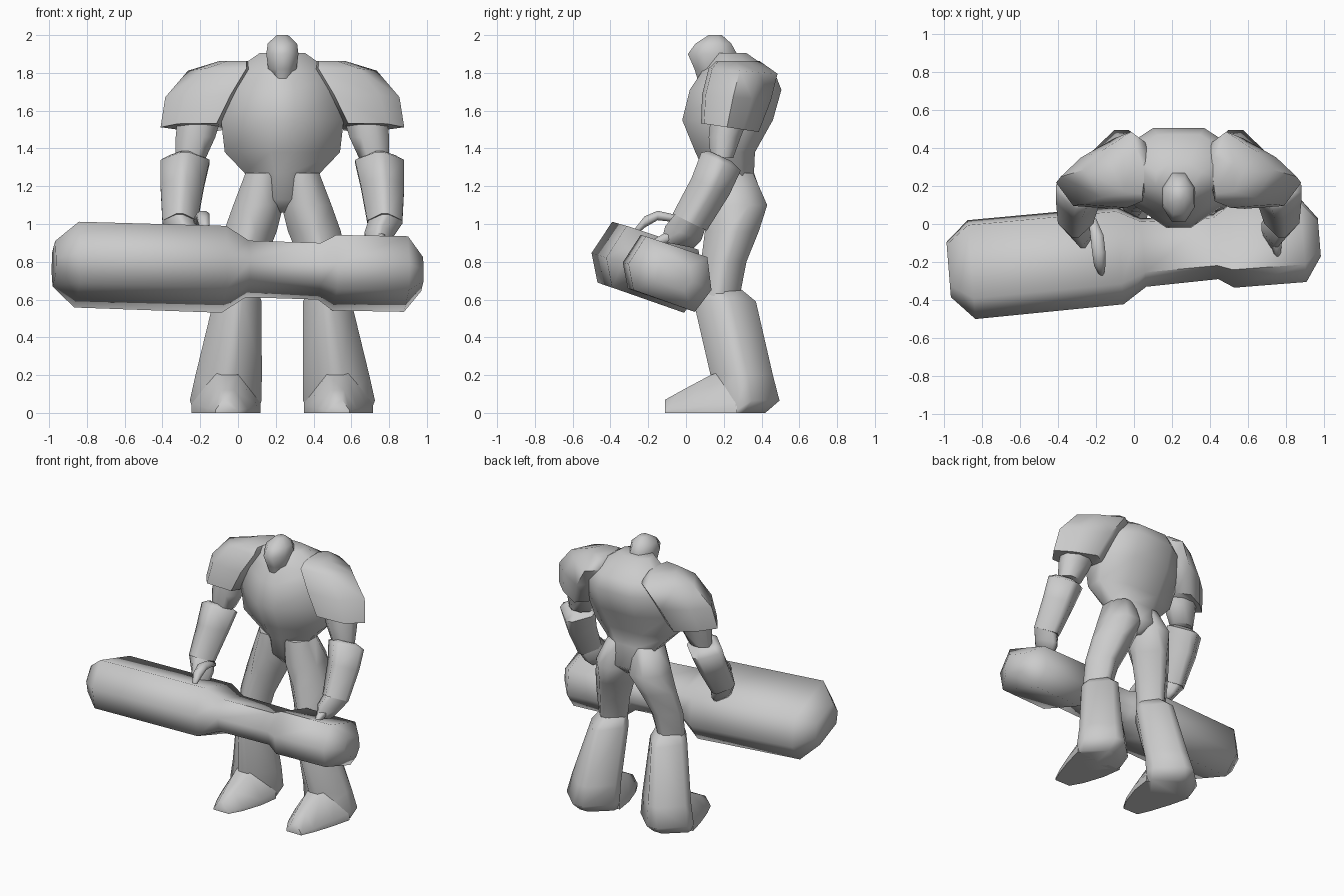
import bpy, bmesh, math

MID = 0.235  # symmetry plane of the figure


def octagon(k):
    return [(1, -k), (1, k), (k, 1), (-k, 1), (-1, k), (-1, -k), (-k, -1), (k, -1)]


# Unit cross-sections
OCT, GEM = octagon(.4), octagon(.2)
CHEST = [(1, -.25), (1, .5), (.42, 1), (-.42, 1), (-1, .5), (-1, -.25), (-.2, -1), (.2, -1)]
PAD = [(-1, -.1), (-.45, -.9), (.8, -1), (1, 0), (.95, .65), (.45, 1), (-.45, .45)]
WEDGE = [(1, -1), (1, -.6), (.35, 1), (-.35, 1), (-1, -.6), (-1, -1)]
BARREL = [(-1, .27), (-.58, 1), (.9, .45), (1, -.42), (.6, -1), (-.88, -.42)]


def ring(x0, x1, y0, y1, z, sy=0.0, shape=OCT):
    """Level ring between bounds; sy tilts it along y."""
    cx, cy = (x0 + x1) / 2, (y0 + y1) / 2
    hx, hy = (x1 - x0) / 2, (y1 - y0) / 2
    return [(cx + hx * a, cy + hy * b, z + sy * hy * b) for a, b in shape]


def ring_y(y, x0, x1, z0, z1, shape=OCT):
    """Upright ring facing along y."""
    return [(p[0], y, p[1]) for p in ring(x0, x1, z0, z1, 0, 0, shape)]


def centred(half, y0, y1, z, shape=OCT, sy=0.0):
    return ring(MID - half, MID + half, y0, y1, z, sy, shape)


def loft(name, rings, mirrored=False):
    for side in ((0, 1) if mirrored else (0,)):
        bm = bmesh.new()
        rows = [[bm.verts.new((2 * MID - x if side else x, y, z)) for x, y, z in r]
                for r in rings]
        n = len(rows[0])
        for a, b in zip(rows, rows[1:]):
            for i in range(n):
                j = (i + 1) % n
                bm.faces.new((a[i], a[j], b[j], b[i]))
        bm.faces.new(rows[0])
        bm.faces.new(rows[-1])
        bmesh.ops.recalc_face_normals(bm, faces=bm.faces)
        me = bpy.data.meshes.new(name)
        bm.to_mesh(me)
        bm.free()
        me.shade_smooth()
        me.set_sharp_from_angle(angle=math.radians(66))
        label = name + ("_right" if side == 0 else "_left") if mirrored else name
        bpy.context.collection.objects.link(bpy.data.objects.new(label, me))


# Torso from crotch to neck
loft("torso", [
    centred(.03, .20, .34, 1.06), centred(.13, .14, .41, 1.13),
    centred(.20, .10, .36, 1.27, CHEST), centred(.305, .05, .365, 1.38, CHEST),
    centred(.325, -.02, .46, 1.55, CHEST), centred(.32, .02, .505, 1.71, CHEST),
    centred(.27, .08, .47, 1.80, CHEST), centred(.12, .13, .32, 1.905, CHEST)])

# Small head sunk between the shoulders
loft("head", [
    centred(.05, .06, .17, 1.77), centred(.075, .045, .26, 1.82),
    centred(.085, .01, .27, 1.90), centred(.078, .05, .24, 1.955),
    centred(.03, .12, .19, 2.0)])

# Shoulder armour, cut back on the outer rear side
loft("shoulder_pad", [
    ring(-.41, -.08, .08, .385, 1.51, -.15, PAD), ring(-.385, .0, .085, .45, 1.67, -.08, PAD),
    ring(-.265, .08, .12, .485, 1.81, -.08, PAD), ring(-.10, .06, .16, .39, 1.862, 0, PAD)], True)

# Upper arms
loft("upper_arm", [
    ring(-.32, -.09, .13, .33, 1.56), ring(-.33, -.12, .12, .29, 1.46),
    ring(-.33, -.17, .13, .25, 1.35)], True)

# Forearm guards, leaning forward
loft("forearm", [
    ring(-.36, -.20, .12, .24, 1.36, -.45, GEM), ring(-.41, -.15, .08, .29, 1.33, -.45, GEM),
    ring(-.41, -.18, .03, .23, 1.20, -.45, GEM), ring(-.40, -.215, -.07, .11, 1.01, -.5, GEM)],
    True)

# Hands gripping the log
loft("hand", [
    ring(-.40, -.22, -.06, .10, 1.01, -.5, GEM), ring(-.36, -.20, -.11, .08, .95, -.4, GEM),
    ring(-.32, -.21, -.13, .04, .89, -.2, GEM)], True)

# Curled finger on each hand
loft("right_finger", [
    ring_y(.03, -.24, -.20, .97, 1.01), ring_y(-.06, -.23, -.16, 1.01, 1.05),
    ring_y(-.15, -.22, -.15, 1.02, 1.07), ring_y(-.22, -.21, -.15, .98, 1.04),
    ring_y(-.275, -.18, -.16, .93, .97)])
loft("left_finger", [
    ring_y(.0, .68, .74, .92, .98), ring_y(-.08, .71, .78, .90, .97),
    ring_y(-.17, .74, .77, .88, .92)])

# Thighs, merging into the pelvis
loft("thigh", [
    ring(.04, .23, .12, .355, 1.27), ring(-.025, .24, .11, .43, 1.10),
    ring(-.075, .205, .10, .385, .96, 0, GEM), ring(-.10, .14, .08, .32, .80, 0, GEM),
    ring(-.10, .10, .06, .285, .62, 0, GEM)], True)

# Flared lower legs
loft("lower_leg", [
    ring(-.08, .10, .06, .285, .66, 0, GEM), ring(-.13, .125, .04, .37, .59, 0, GEM),
    ring(-.225, .126, .13, .46, .20, 0, GEM), ring(-.255, .125, .13, .495, .065, 0, GEM),
    ring(-.23, .10, .13, .42, 0, 0, GEM)], True)

# Wedge-shaped feet
loft("foot", [
    ring_y(.27, -.245, .12, 0, .25, WEDGE), ring_y(.13, -.21, .10, 0, .20, WEDGE),
    ring_y(-.02, -.16, .05, 0, .12, WEDGE), ring_y(-.11, -.12, .0, 0, .07, WEDGE)], True)

# Heavy log held across the front: x, y, z, half depth, half height
log_rings = []
for x, y, z, hy, hz in [
        (-.975, -.24, .79, .145, .12), (-.855, -.24, .785, .26, .227),
        (-.075, -.165, .76, .257, .23), (.05, -.15, .762, .18, .15),
        (.43, -.12, .75, .17, .15), (.51, -.11, .742, .225, .20),
        (.89, -.085, .735, .22, .20), (.975, -.07, .735, .10, .09)]:
    log_rings.append([(x - .08 * hy * a, y + hy * a, z + hz * b) for a, b in BARREL])
loft("log", log_rings)
